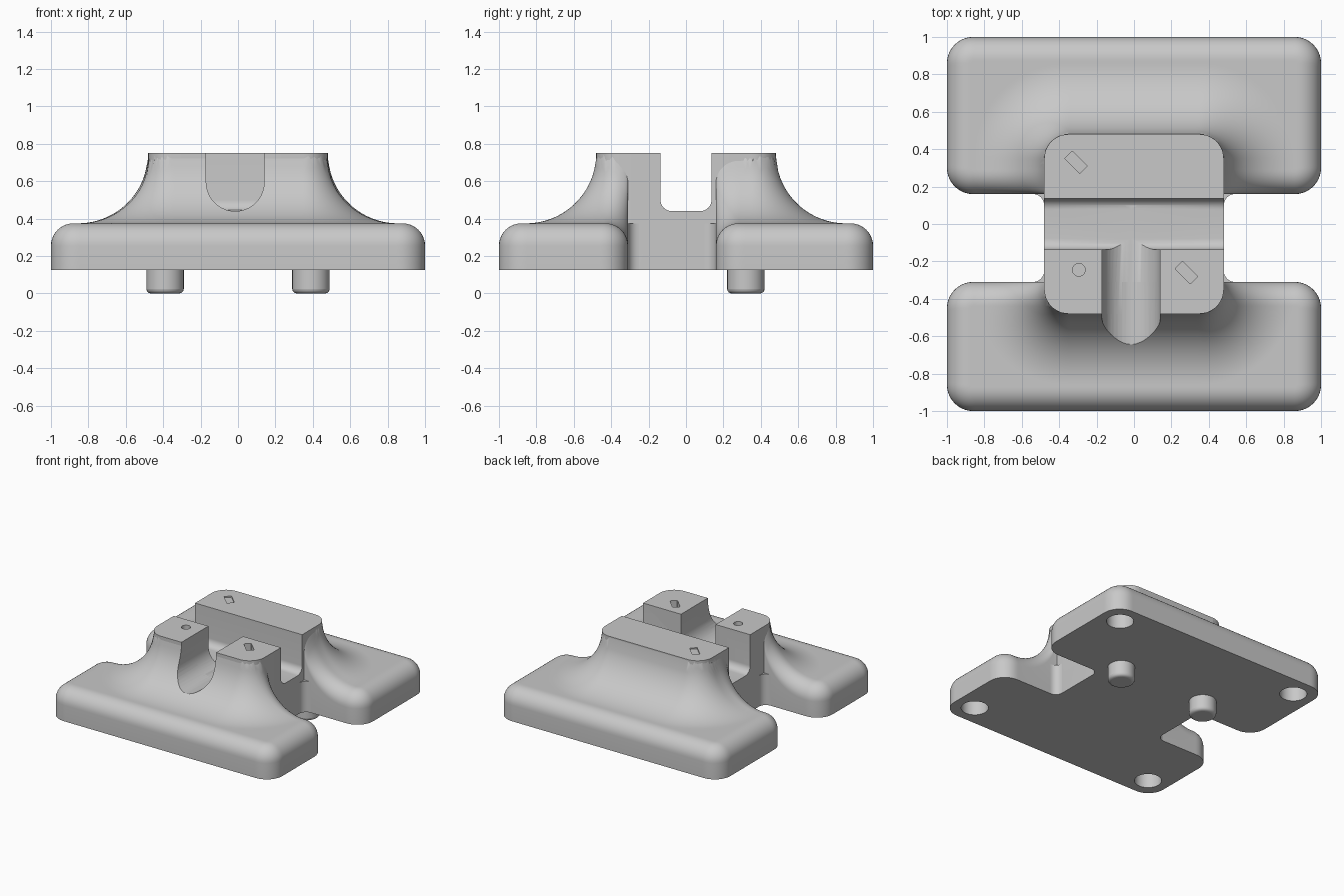
import bpy, bmesh
from math import sin, cos, pi, sqrt, radians, hypot

if "Cube" in bpy.data.objects:
    bpy.data.objects.remove(bpy.data.objects["Cube"])

grey = bpy.data.materials.new("plain grey")
grey.use_nodes = True
grey.diffuse_color = (0.58, 0.58, 0.58, 1)
grey.node_tree.nodes["Principled BSDF"].inputs["Base Color"].default_value = grey.diffuse_color

BOTTOM, DECK, TOP = 0.125, 0.375, 0.75
TOWER, CORNER = 0.48, 0.13
FLARE, FILLET = TOP - DECK, 0.12


def make(name, bm):
    bmesh.ops.recalc_face_normals(bm, faces=bm.faces)
    mesh = bpy.data.meshes.new(name)
    bm.to_mesh(mesh)
    bm.free()
    mesh.materials.append(grey)
    obj = bpy.data.objects.new(name, mesh)
    bpy.context.collection.objects.link(obj)
    return obj


def activate(obj):
    bpy.ops.object.select_all(action="DESELECT")
    obj.select_set(True)
    bpy.context.view_layer.objects.active = obj


def smooth(obj):
    activate(obj)
    bpy.ops.object.shade_smooth_by_angle(angle=radians(35))


def rounded(hx, hy, r, steps=10, long=0, short=0):
    """Rounded rectangle outline, with optional extra points on its sides."""
    signs = [(1, 1), (-1, 1), (-1, -1), (1, -1)]
    arcs = []
    for i, (sx, sy) in enumerate(signs):
        cx, cy = sx * (hx - r), sy * (hy - r)
        angles = [(i + k / steps) * pi / 2 for k in range(steps + 1)]
        arcs.append([(cx + r * cos(a), cy + r * sin(a)) for a in angles])
    points = []
    for i, arc in enumerate(arcs):
        points += arc
        (ax, ay), (bx, by) = arc[-1], arcs[(i + 1) % 4][0]
        n = short if i % 2 else long
        for k in range(1, n):
            points.append((ax + (bx - ax) * k / n, ay + (by - ay) * k / n))
    return points


def prism(name, points, lo, hi, axis="z", at=(0, 0), turn=0):
    """Extrude a 2D outline along an axis."""
    place = {"z": lambda u, v, w: (u, v, w),
             "y": lambda u, v, w: (u, w, v),
             "x": lambda u, v, w: (w, u, v)}[axis]
    c, s = cos(turn), sin(turn)
    points = [(at[0] + u * c - v * s, at[1] + u * s + v * c) for u, v in points]
    bm = bmesh.new()
    ends = [[bm.verts.new(place(u, v, w)) for u, v in points] for w in (lo, hi)]
    for end in ends:
        bm.faces.new(end)
    for i in range(len(points)):
        j = (i + 1) % len(points)
        bm.faces.new((ends[0][i], ends[0][j], ends[1][j], ends[1][i]))
    return make(name, bm)


def circle(r, n=32):
    return [(r * cos(2 * pi * k / n), r * sin(2 * pi * k / n)) for k in range(n)]


def cut(obj, cutter):
    activate(obj)
    mod = obj.modifiers.new("cut", "BOOLEAN")
    mod.operation, mod.solver, mod.object = "DIFFERENCE", "EXACT", cutter
    bpy.ops.object.modifier_apply(modifier=mod.name)
    bpy.data.objects.remove(cutter)


def flare_height(x, y):
    """Deck height, sweeping up in a concave arc to the tower."""
    inner = TOWER - CORNER
    d = hypot(max(abs(x) - inner, 0), max(abs(y) - inner, 0)) - CORNER
    if d <= 0:
        return TOP - 0.01
    reach = max(FLARE - d, 0)
    return min(TOP - sqrt(FLARE ** 2 - reach ** 2), TOP - 0.01)


def base_bar(name, y0, y1):
    """Rounded bar whose top is built from inset rings."""
    half, mid = (y1 - y0) / 2, (y0 + y1) / 2
    insets = [FILLET * (1 - cos(k / 10 * pi / 2)) for k in range(11)]
    insets += [FILLET + (half - FILLET) * k / 24 for k in range(1, 25)]
    bm = bmesh.new()
    rings = []
    for level, d in enumerate([0] + insets):
        drop = FILLET - sqrt(FILLET ** 2 - max(FILLET - d, 0) ** 2)
        ring = []
        for x, y in rounded(1 - d, half - d, max(0.14 - d, 0), 10, 120, 36):
            z = flare_height(x, y + mid) - drop if level else BOTTOM
            ring.append(bm.verts.new((x, y + mid, z)))
        rings.append(ring)
    bm.faces.new(rings[0])
    for a, b in zip(rings, rings[1:]):
        for i in range(len(a)):
            j = (i + 1) % len(a)
            bm.faces.new((a[i], a[j], b[j], b[i]))
    bmesh.ops.remove_doubles(bm, verts=bm.verts, dist=0.00005)
    return make(name, bm)


def front_notch():
    return prism("notch_cutter", rounded(0.155, 0.4, 0.155), -1.1, 0.1, "y", (-0.015, 0.84))


# Front and back bars with screw pockets underneath
front_bar = base_bar("front_base_bar", -1, -0.31)
back_bar = base_bar("back_base_bar", 0.16, 1)
cut(front_bar, front_notch())
for bar, y in ((front_bar, -0.83), (back_bar, 0.83)):
    for x in (-0.83, 0.83):
        cut(bar, prism("pocket_cutter", circle(0.1), 0, 0.25, at=(x, y)))
    smooth(bar)

# Central tower with cross channel, front notch and marker pockets
tower = prism("central_tower", rounded(TOWER, TOWER, CORNER), BOTTOM, TOP)
cut(tower, prism("channel_cutter", rounded(0.136, 0.4, 0.06), -0.6, 0.6, "x", (0, 0.84)))
cut(tower, front_notch())
for spot in ((-0.31, 0.33), (0.28, -0.26)):
    slot = rounded(0.057, 0.028, 0.002, 1)
    cut(tower, prism("slot_cutter", slot, 0.67, 0.8, at=spot, turn=-pi / 4))
cut(tower, prism("dot_cutter", circle(0.034), 0.67, 0.8, at=(-0.295, -0.245)))
smooth(tower)

# Concave fillers where the tower meets the bars in the side gaps
R = 0.06
for sx, side in ((-1, "right"), (1, "left")):
    for y, sy, end in ((-0.31, 1, "front"), (0.16, -1, "back")):
        arc = [(R - R * cos(k / 8 * pi / 2), R - R * sin(k / 8 * pi / 2)) for k in range(9)]
        shape = [(-0.02, R), *arc, (R, -0.1), (-0.02, -0.1)]
        shape = [(sx * (TOWER + u), y + sy * v) for u, v in shape]
        smooth(prism(f"{end}_{side}_corner_filler", shape, BOTTOM, DECK))

# Locating pins
for x, side in ((-0.39, "right"), (0.39, "left")):
    pin = prism(f"{side}_locating_pin", circle(0.1), 0, 0.2, at=(x, 0.32))
    bevel = pin.modifiers.new("rounded rim", "BEVEL")
    bevel.width, bevel.segments, bevel.limit_method = 0.025, 4, "ANGLE"
    smooth(pin)
